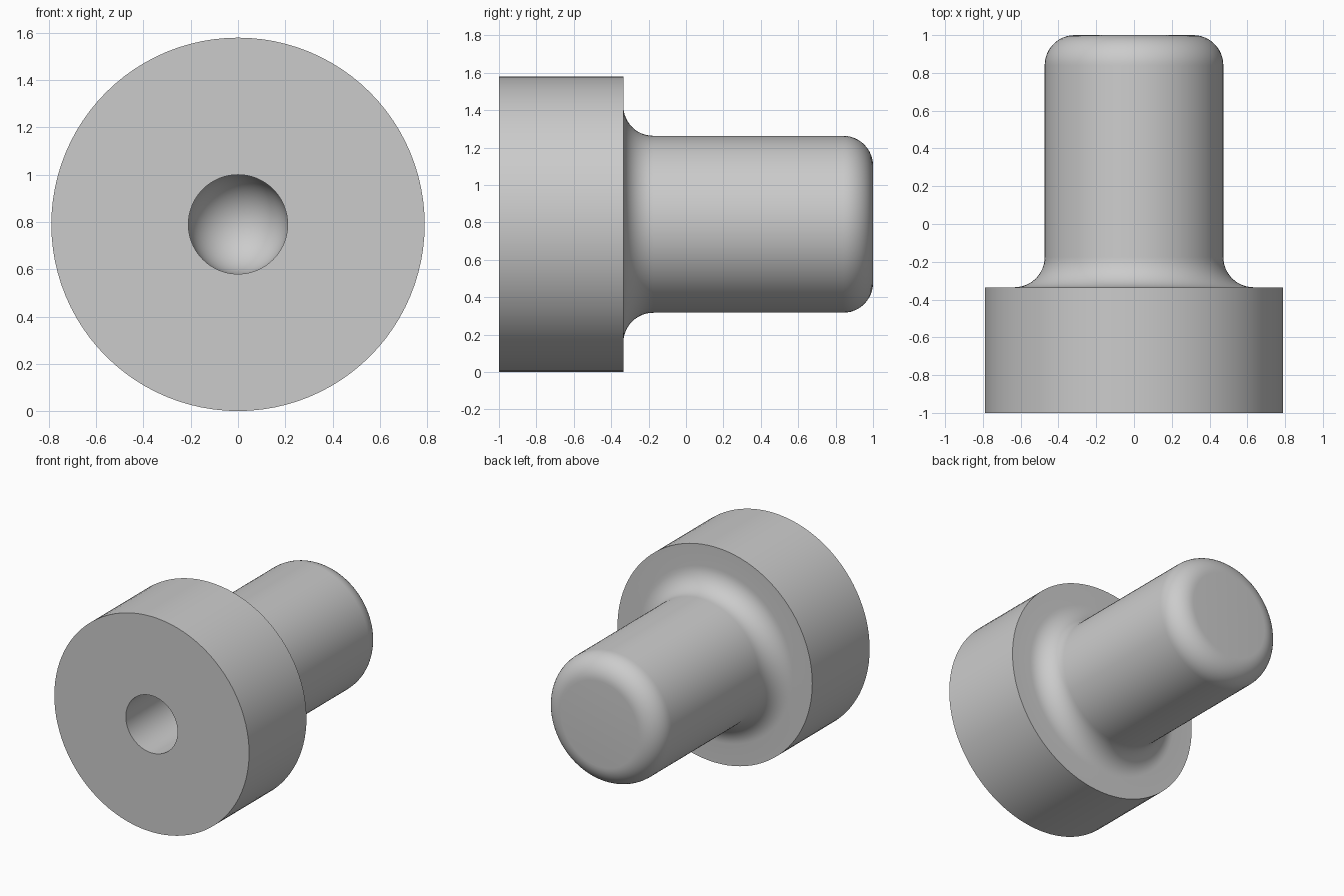
import bpy, bmesh
from math import sin, cos, pi, radians
from mathutils import Matrix

cube = bpy.data.objects.get("Cube")
if cube:
    bpy.data.objects.remove(cube, do_unlink=True)

AXIS_Z = 0.79
HEAD_R, SHAFT_R, BORE_R, ROUND = 0.79, 0.473, 0.21, 0.16
FRONT, SHOULDER, BACK, BORE_END = -1.0, -0.335, 1.0, -0.335
SIDES = 96


def arc(r, y, radius, start, end, steps=12):
    """Points (r, y) on an arc round the centre, angles in degrees."""
    angles = [radians(start + (end - start) * i / steps) for i in range(steps + 1)]
    return [(r + radius * cos(a), y + radius * sin(a)) for a in angles]


def lathe(name, profile, material):
    """Revolve an (r, y) profile about the model's long axis."""
    bm = bmesh.new()
    verts = [bm.verts.new((max(r, 0), y, 0)) for r, y in profile]
    for a, b in zip(verts, verts[1:]):
        bm.edges.new((a, b))
    bmesh.ops.spin(bm, geom=bm.verts[:] + bm.edges[:], cent=(0, 0, 0),
                   axis=(0, 1, 0), angle=2 * pi, steps=SIDES)
    bmesh.ops.remove_doubles(bm, verts=bm.verts[:], dist=0.0002)
    bmesh.ops.recalc_face_normals(bm, faces=bm.faces[:])
    bmesh.ops.transform(bm, matrix=Matrix.Translation((0, 0, AXIS_Z)), verts=bm.verts[:])
    mesh = bpy.data.meshes.new(name)
    bm.to_mesh(mesh)
    bm.free()
    mesh.materials.append(material)
    obj = bpy.data.objects.new(name, mesh)
    bpy.context.collection.objects.link(obj)
    bpy.ops.object.select_all(action='DESELECT')
    obj.select_set(True)
    bpy.context.view_layer.objects.active = obj
    bpy.ops.object.shade_smooth_by_angle(angle=radians(30))
    return obj


grey = bpy.data.materials.new("plain grey")
grey.use_nodes = True
colour = (0.6, 0.6, 0.6, 1)
grey.diffuse_color = colour
grey.node_tree.nodes["Principled BSDF"].inputs["Base Color"].default_value = colour

# Blind bore with a domed end, then the wide head
profile = arc(0, BORE_END, BORE_R, 90, 0)
profile += [(BORE_R, FRONT), (HEAD_R, FRONT), (HEAD_R, SHOULDER)]
# Concave fillet into the shaft
profile += arc(SHAFT_R + ROUND, SHOULDER + ROUND, ROUND, 270, 180)
# Rounded shaft end and flat tip
profile += arc(SHAFT_R - ROUND, BACK - ROUND, ROUND, 0, 90)
profile += [(0, BACK)]

lathe("headed_pin", profile, grey)
